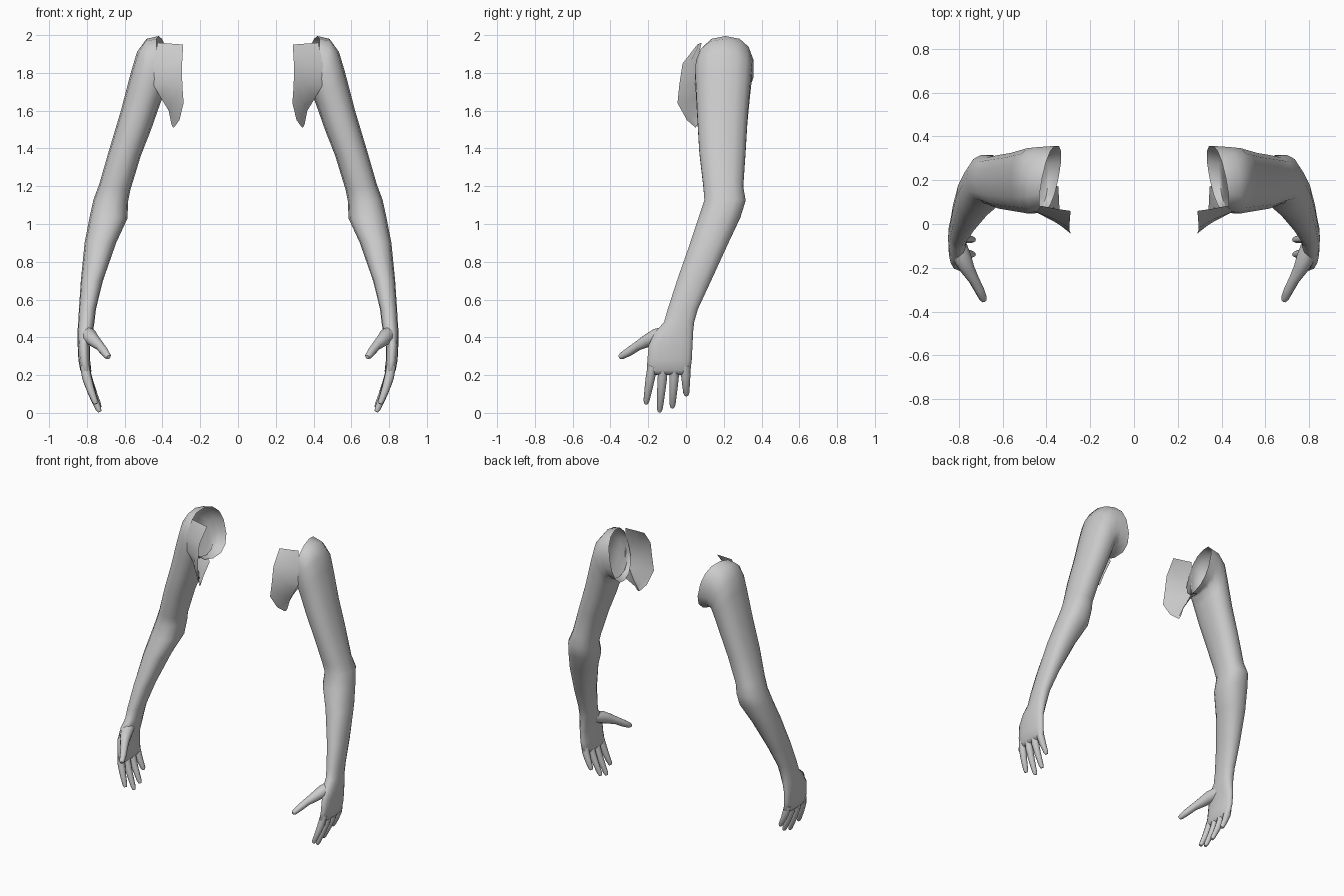
import bpy, bmesh, math
from mathutils import Vector

skin = bpy.data.materials.new("light_grey")
skin.diffuse_color = (0.6, 0.6, 0.6, 1)


def finish(name, bm, angle=60):
    """Turn a bmesh into a smooth, left-right mirrored object."""
    bmesh.ops.recalc_face_normals(bm, faces=bm.faces)
    me = bpy.data.meshes.new(name)
    bm.to_mesh(me)
    bm.free()
    me.materials.append(skin)
    ob = bpy.data.objects.new(name, me)
    bpy.context.collection.objects.link(ob)
    bpy.context.view_layer.objects.active = ob
    ob.select_set(True)
    bpy.ops.object.shade_smooth_by_angle(angle=math.radians(angle))
    ob.select_set(False)
    m = ob.modifiers.new("mirror", "MIRROR")
    m.use_mirror_merge = False
    return ob


def bridge(bm, rings, closed=True):
    """Join neighbouring rows of points with quads."""
    rows = [[bm.verts.new(p) for p in r] for r in rings]
    n = len(rows[0])
    for a, b in zip(rows, rows[1:]):
        for i in range(n if closed else n - 1):
            j = (i + 1) % n
            bm.faces.new((a[i], a[j], b[j], b[i]))
    return rows


def power(c, e):
    return math.copysign(abs(c) ** e, c)


def arm_ring(xo, zo, xi, zi, y0, y1, skew=0, n=14):
    """Oval from an outer to an inner point, spanning y0..y1."""
    pts = []
    for i in range(n):
        t = 2 * math.pi * i / n
        u, v = power(math.cos(t), 0.85), power(math.sin(t), 0.85)
        pts.append(((xo + xi) / 2 + u * (xo - xi) / 2 - skew * v,
                    (y0 + y1) / 2 + v * (y1 - y0) / 2,
                    (zo + zi) / 2 + u * (zo - zi) / 2))
    return pts


# Arm and palm: outer x, z, inner x, z, front y, back y, skew
sections = [
    (0.42, 1.995, 0.345, 1.65, 0.06, 0.36, 0.03),
    (0.485, 1.98, 0.39, 1.665, 0.05, 0.355, 0.015),
    (0.535, 1.91, 0.405, 1.655, 0.045, 0.35),
    (0.565, 1.81, 0.425, 1.60, 0.05, 0.342),
    (0.62, 1.60, 0.46, 1.50, 0.058, 0.328),
    (0.68, 1.40, 0.515, 1.36, 0.068, 0.318),
    (0.735, 1.21, 0.57, 1.18, 0.09, 0.305),
    (0.765, 1.13, 0.582, 1.12, 0.095, 0.318),
    (0.785, 1.04, 0.585, 1.03, 0.065, 0.29),
    (0.812, 0.90, 0.645, 0.90, 0.02, 0.227),
    (0.832, 0.70, 0.715, 0.70, -0.05, 0.135),
    (0.842, 0.55, 0.752, 0.55, -0.098, 0.065),
    (0.846, 0.48, 0.76, 0.48, -0.118, 0.045),
    (0.85, 0.43, 0.768, 0.43, -0.165, 0.04),
    (0.849, 0.36, 0.785, 0.36, -0.2, 0.037),
    (0.845, 0.28, 0.783, 0.28, -0.207, 0.033),
    (0.835, 0.225, 0.776, 0.22, -0.21, 0.026),
    (0.822, 0.205, 0.788, 0.20, -0.195, 0.012),
]
bm = bmesh.new()
rows = bridge(bm, [arm_ring(*s) for s in sections])
bm.faces.new(rows[-1])
finish("arm", bm)

# Open chest panel in front of the armpit, rows run from inner edge to arm
panel = [
    [(0.29, 0.06, 1.95), (0.36, 0.07, 1.955), (0.425, 0.083, 1.96)],
    [(0.296, -0.018, 1.85), (0.36, 0.02, 1.85), (0.45, 0.055, 1.85)],
    [(0.295, -0.035, 1.74), (0.36, 0.008, 1.74), (0.45, 0.055, 1.74)],
    [(0.288, -0.045, 1.64), (0.345, 0.0, 1.65), (0.41, 0.065, 1.67)],
    [(0.31, 0.005, 1.55), (0.34, 0.025, 1.565), (0.367, 0.075, 1.60)],
    [(0.338, 0.048, 1.512), (0.344, 0.052, 1.512), (0.352, 0.06, 1.525)],
]
bm = bmesh.new()
bridge(bm, panel, closed=False)
finish("chest_panel", bm)

# Underarm web linking the panel to the back rim
bm = bmesh.new()
bridge(bm, [[(0.338, 0.05, 1.512), (0.367, 0.075, 1.60), (0.41, 0.065, 1.67)],
            [(0.343, 0.10, 1.57), (0.365, 0.12, 1.63), (0.40, 0.12, 1.67)],
            [(0.345, 0.17, 1.64), (0.365, 0.18, 1.655), (0.395, 0.18, 1.665)]],
       closed=False)
finish("underarm_web", bm)


def tube(name, path, n=8):
    """Tapered tube through (x, y, z, radius) points with a blunt tip."""
    pts = [Vector(p[:3]) for p in path]
    rings = []
    for i, p in enumerate(pts):
        d = (pts[min(i + 1, len(pts) - 1)] - pts[max(i - 1, 0)]).normalized()
        a = d.cross(Vector((1, 0, 0))).normalized()
        b = d.cross(a)
        r = path[i][3]
        rings.append([p + r * (a * math.cos(2 * math.pi * k / n)
                               + b * math.sin(2 * math.pi * k / n))
                      for k in range(n)])
    bm = bmesh.new()
    rows = bridge(bm, rings)
    bm.faces.new(rows[0])
    bm.faces.new(rows[-1])
    finish(name, bm)


# Fingers: base y, tip y, tip z, tip x
fingers = {
    "index_finger": (-0.178, -0.212, 0.048, 0.752),
    "middle_finger": (-0.120, -0.140, 0.006, 0.732),
    "ring_finger": (-0.060, -0.072, 0.028, 0.732),
    "little_finger": (-0.003, 0.002, 0.092, 0.755),
}
for name, (yb, yt, zt, xt) in fingers.items():
    path = []
    for t, r in ((0, 0.024), (0.3, 0.025), (0.6, 0.021), (0.92, 0.016), (1, 0.010)):
        path.append((0.812 + (xt - 0.812) * t ** 1.4, yb + (yt - yb) * t,
                     0.25 + (zt - 0.25) * t, r))
    tube(name, path)

# Thumb
tube("thumb", [(0.805, -0.09, 0.425, 0.038), (0.785, -0.155, 0.405, 0.042),
               (0.762, -0.205, 0.382, 0.034), (0.732, -0.255, 0.355, 0.025),
               (0.708, -0.30, 0.325, 0.023), (0.69, -0.34, 0.301, 0.018),
               (0.685, -0.352, 0.295, 0.011)])
